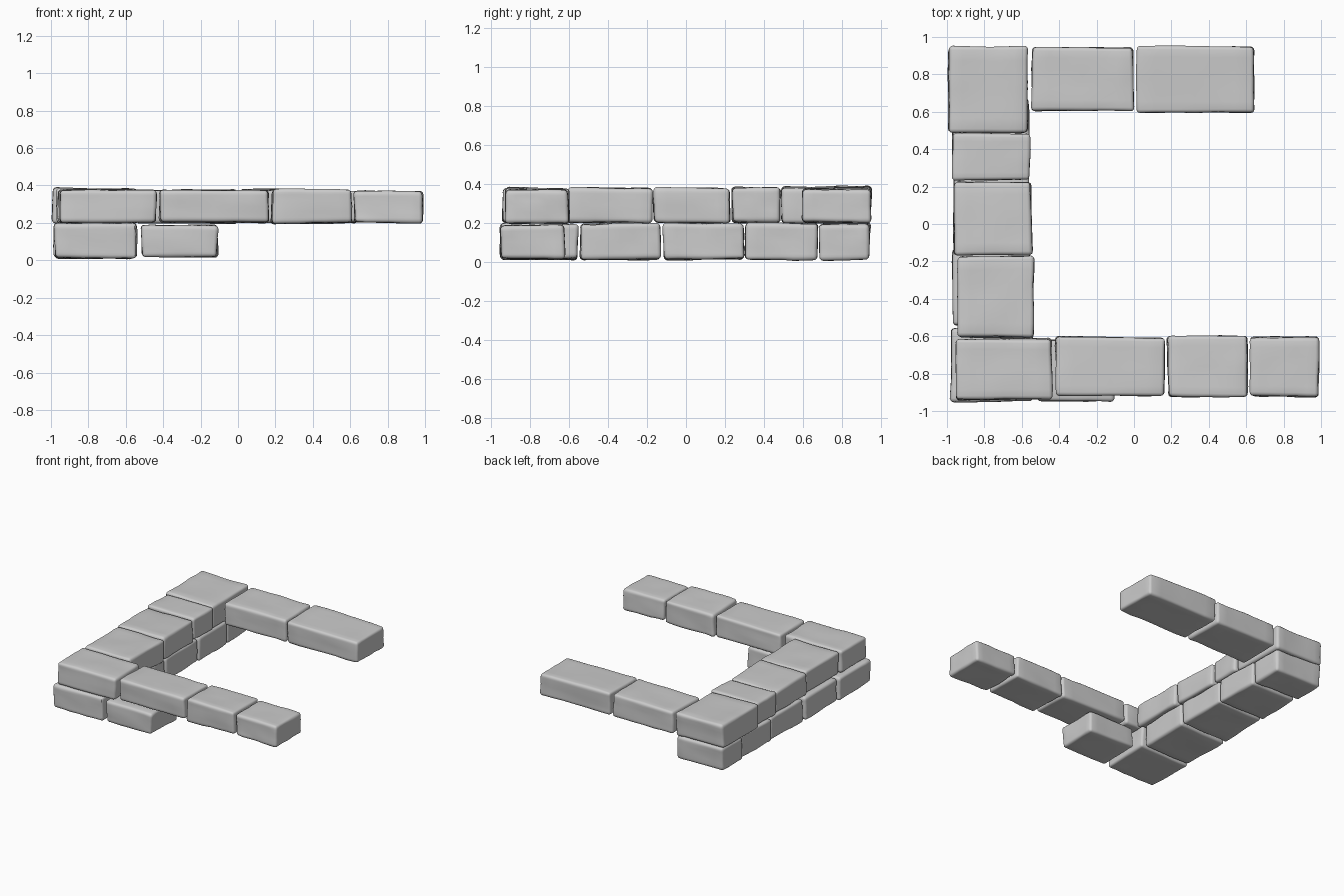
import bpy, bmesh, random
from math import radians
from mathutils import Vector, noise

if "Cube" in bpy.data.objects:
    bpy.data.objects.remove(bpy.data.objects["Cube"])

random.seed(7)


def stone(name, x0, x1, y0, y1, z0, z1):
    """Rough-hewn block: skewed corners, worn edges and gently uneven faces."""
    centre = Vector((x0 + x1, y0 + y1, z0 + z1)) / 2
    half = Vector((x1 - x0, y1 - y0, z1 - z0)) / 2
    bm = bmesh.new()
    bmesh.ops.create_cube(bm, size=2)
    # slightly skewed corners
    for v in bm.verts:
        v.co = Vector([c * h + random.uniform(-0.006, 0.006) for c, h in zip(v.co, half)])
    outline = bm.edges[:]
    bmesh.ops.subdivide_edges(bm, edges=outline, cuts=5, use_grid_fill=True)
    bm.normal_update()
    # worn edges
    rim = [e for e in bm.edges if e.calc_face_angle(0) > radians(45)]
    bmesh.ops.bevel(bm, geom=rim, offset=0.019, segments=3, profile=0.5,
                    affect='EDGES', clamp_overlap=True)
    bm.normal_update()
    # uneven faces
    seed = Vector([random.uniform(-50, 50) for _ in range(3)])
    for v in bm.verts:
        bump = noise.noise(v.co * 7 + seed) * 0.006 + noise.noise(v.co * 22 + seed) * 0.003
        v.co += v.normal * bump
    mesh = bpy.data.meshes.new(name)
    bm.to_mesh(mesh)
    bm.free()
    ob = bpy.data.objects.new(name, mesh)
    ob.location = centre
    bpy.context.collection.objects.link(ob)
    bpy.ops.object.select_all(action='DESELECT')
    ob.select_set(True)
    bpy.context.view_layer.objects.active = ob
    bpy.ops.object.shade_smooth_by_angle(angle=radians(35))


# lower course: left wall front to back, then one front stone
stone("lower_corner_front", -0.975, -0.54, -0.95, -0.555, 0.012, 0.195)
stone("lower_left_1", -0.97, -0.56, -0.54, -0.13, 0.012, 0.195)
stone("lower_left_2", -0.965, -0.56, -0.115, 0.295, 0.012, 0.195)
stone("lower_left_3", -0.97, -0.56, 0.305, 0.675, 0.012, 0.195)
stone("lower_corner_back", -0.985, -0.57, 0.685, 0.942, 0.012, 0.195)
stone("lower_front", -0.515, -0.11, -0.945, -0.62, 0.02, 0.19)

# upper course: left wall, from back to front
stone("upper_corner_back", -0.992, -0.57, 0.49, 0.945, 0.2, 0.383)
stone("upper_left_1", -0.97, -0.56, 0.235, 0.482, 0.2, 0.383)
stone("upper_left_2", -0.96, -0.552, -0.163, 0.228, 0.2, 0.377)
stone("upper_left_3", -0.945, -0.535, -0.605, -0.172, 0.2, 0.38)
stone("upper_corner_front", -0.955, -0.44, -0.943, -0.615, 0.2, 0.377)

# upper course: front row and back row
stone("upper_front_1", -0.415, 0.165, -0.92, -0.605, 0.2, 0.374)
stone("upper_front_2", 0.18, 0.61, -0.925, -0.597, 0.2, 0.377)
stone("upper_front_3", 0.622, 0.99, -0.92, -0.603, 0.2, 0.371)
stone("upper_back_1", -0.547, -0.003, 0.602, 0.947, 0.2, 0.376)
stone("upper_back_2", 0.015, 0.645, 0.597, 0.948, 0.2, 0.378)
